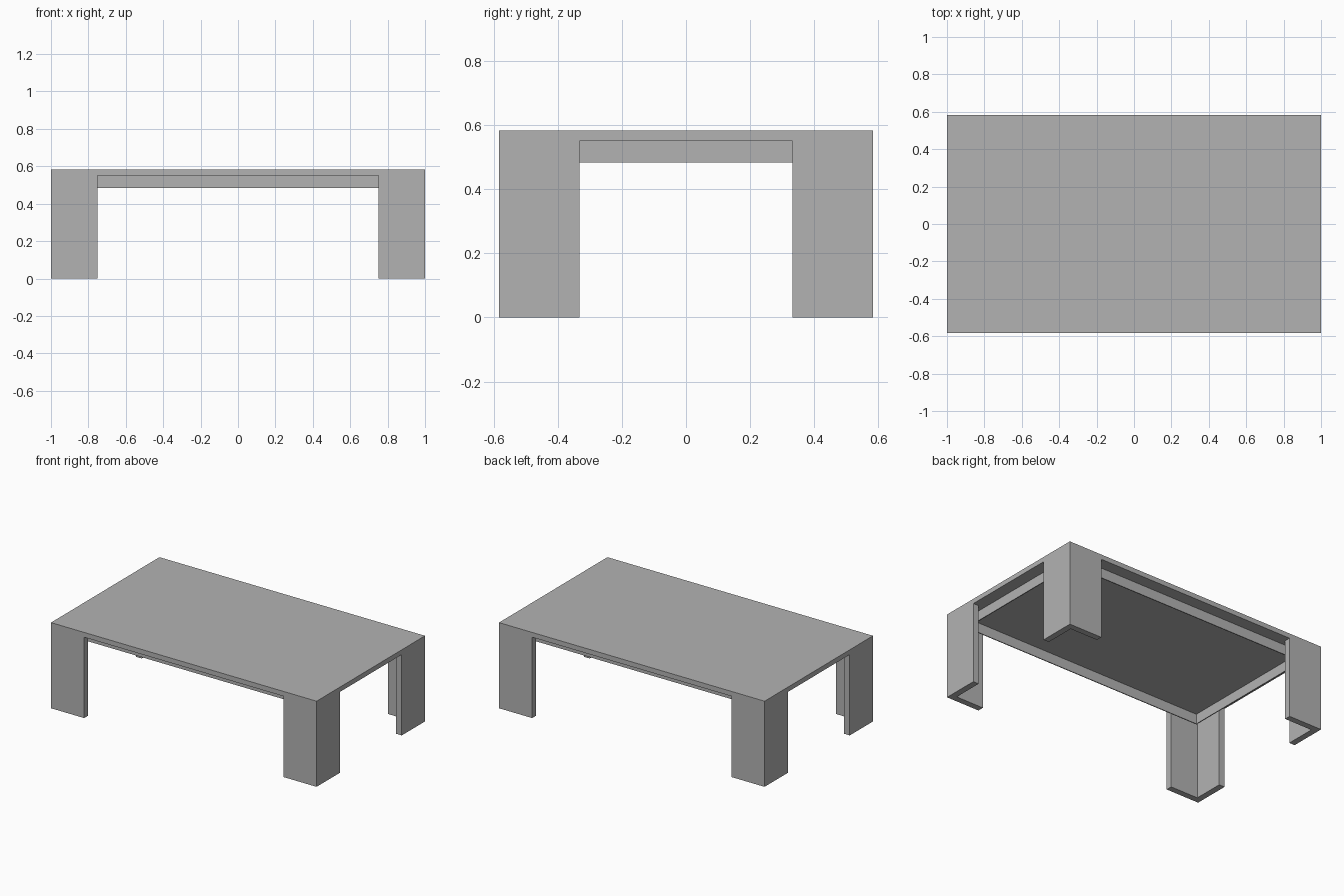
import bpy, bmesh

cube = bpy.data.objects.get("Cube")
if cube:
    bpy.data.objects.remove(cube, do_unlink=True)

# Overall sizes
HX, HY, H = 1.0, 0.583, 0.583
TOP, ARM, THICK = 0.033, 0.25, 0.042
APRON, INSET, BOARD = 0.067, 0.083, 0.006
UNDER = H - TOP

grey = bpy.data.materials.new("plain grey")
grey.use_nodes = True
colour = (0.45, 0.45, 0.45, 1)
grey.diffuse_color = colour
grey.node_tree.nodes["Principled BSDF"].inputs["Base Color"].default_value = colour


def prism(name, loops, z0, z1):
    """Extrude flat outlines upward from z0 to z1."""
    bm = bmesh.new()
    for loop in loops:
        bm.faces.new([bm.verts.new((x, y, z0)) for x, y in loop])
    up = bmesh.ops.extrude_face_region(bm, geom=bm.faces[:], use_keep_orig=True)
    verts = [v for v in up["geom"] if isinstance(v, bmesh.types.BMVert)]
    bmesh.ops.translate(bm, verts=verts, vec=(0, 0, z1 - z0))
    bmesh.ops.recalc_face_normals(bm, faces=bm.faces[:])
    mesh = bpy.data.meshes.new(name)
    bm.to_mesh(mesh)
    bm.free()
    mesh.materials.append(grey)
    obj = bpy.data.objects.new(name, mesh)
    bpy.context.collection.objects.link(obj)
    return obj


def rect(x0, y0, x1, y1):
    return [(x0, y0), (x1, y0), (x1, y1), (x0, y1)]


# Flat table top
prism("table_top", [rect(-HX, -HY, HX, HY)], UNDER, H)

# Angled corner legs, open toward the middle
corner = [(0, 0), (ARM, 0), (ARM, THICK), (THICK, THICK), (THICK, ARM), (0, ARM)]
for side, sx in (("left", 1), ("right", -1)):
    for end, sy in (("front", -1), ("back", 1)):
        outline = [(sx * (HX - a), sy * (HY - b)) for a, b in corner]
        prism(f"{end}_{side}_leg", [outline], 0, UNDER)

# Thin apron boards set in from the edge
ax, ay = HX - INSET, HY - INSET
for end, s in (("front", -1), ("back", 1)):
    prism(f"{end}_apron", [rect(-ax, s * ay, ax, s * (ay - BOARD))], UNDER - APRON, UNDER)
for side, s in (("right", -1), ("left", 1)):
    prism(f"{side}_apron", [rect(s * ax, -ay + BOARD, s * (ax - BOARD), ay - BOARD)],
          UNDER - APRON, UNDER)
